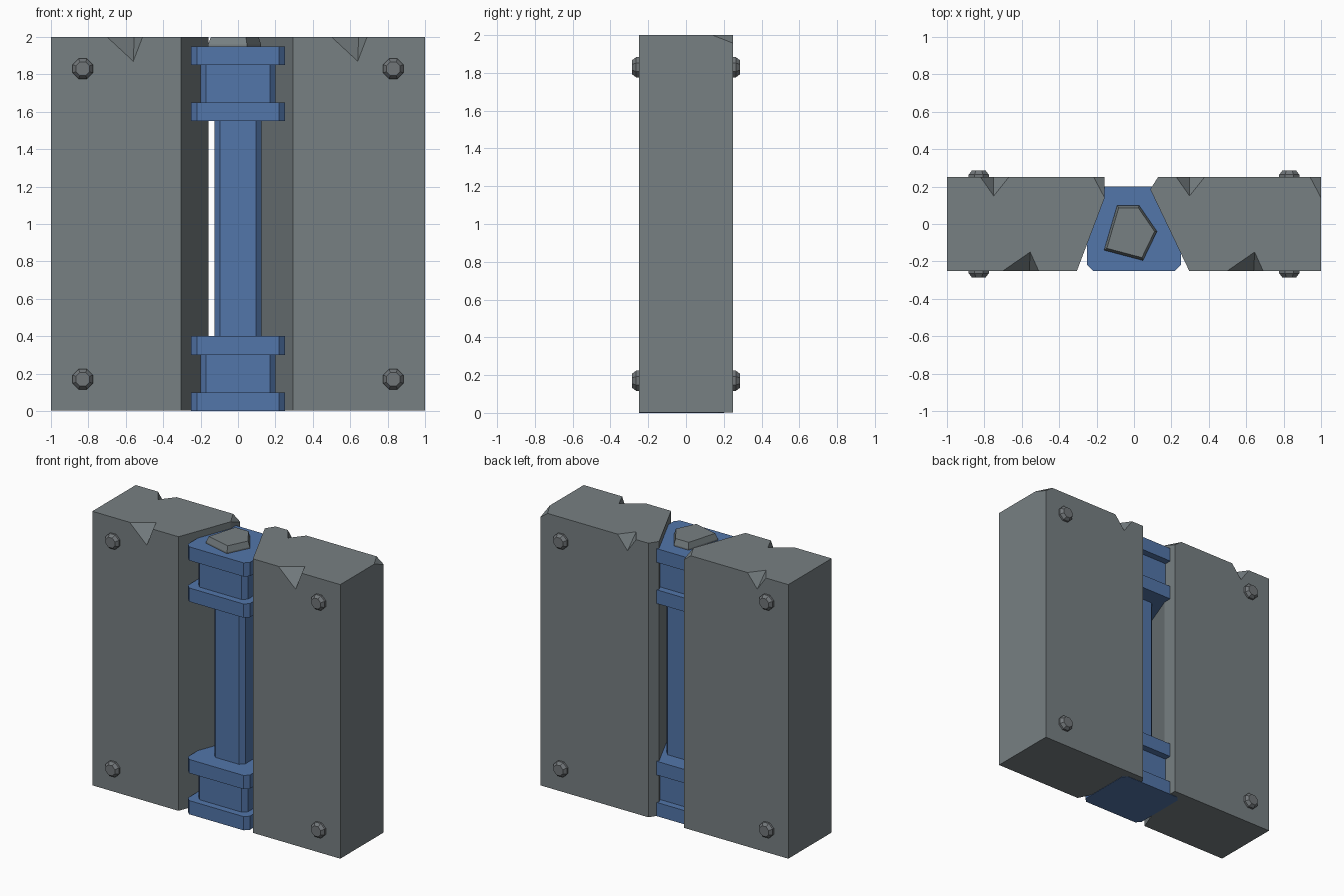
import bpy, bmesh, math
from mathutils import Vector, Matrix

if "Cube" in bpy.data.objects:
    bpy.data.objects.remove(bpy.data.objects["Cube"])


def material(name, rgb):
    m = bpy.data.materials.new(name)
    m.diffuse_color = (*rgb, 1)
    m.use_nodes = True
    m.node_tree.nodes["Principled BSDF"].inputs["Base Color"].default_value = m.diffuse_color
    return m


STONE = material("grey stone", (0.185, 0.215, 0.225))
BLUE = material("blue pillar", (0.085, 0.18, 0.40))
METAL = material("bolt metal", (0.165, 0.18, 0.19))


def finish(name, bm, mat):
    bmesh.ops.recalc_face_normals(bm, faces=bm.faces[:])
    me = bpy.data.meshes.new(name)
    bm.to_mesh(me)
    bm.free()
    if mat:
        me.materials.append(mat)
    ob = bpy.data.objects.new(name, me)
    bpy.context.collection.objects.link(ob)
    return ob


def loft(bm, rings):
    """Skin a closed solid through equal-length rings of points."""
    vs = [[bm.verts.new(p) for p in r] for r in rings]
    n = len(vs[0])
    for a, b in zip(vs, vs[1:]):
        for i in range(n):
            bm.faces.new((a[i], a[(i + 1) % n], b[(i + 1) % n], b[i]))
    bm.faces.new(vs[0])
    bm.faces.new(vs[-1])


def flat(outline, z):
    return [(x, y, z) for x, y in outline]


def chip(bm, pts, centre):
    """Tetrahedral cutter, enlarged about a point on its cut surface."""
    c = Vector(centre)
    vs = [bm.verts.new(c + (Vector(p) - c) * 1.4) for p in pts]
    for t in ((0, 1, 2), (0, 1, 3), (0, 2, 3), (1, 2, 3)):
        bm.faces.new([vs[i] for i in t])


def slab(name, outline, front_x, back_x, corner_x):
    bm = bmesh.new()
    loft(bm, [flat(outline, 0.002), flat(outline, 2)])
    ob = finish(name, bm, STONE)
    cut = bmesh.new()
    # front edge chip, back edge chip, back corner chip
    x = front_x
    chip(cut, [(x - 0.14, -0.25, 2), (x + 0.05, -0.25, 2), (x + 0.005, -0.15, 2), (x, -0.25, 1.87)],
         (x + 0.0025, -0.2, 1.935))
    x = back_x
    chip(cut, [(x - 0.07, 0.25, 2), (x + 0.08, 0.25, 2), (x, 0.15, 2), (x, 0.25, 1.9)],
         (x, 0.2, 1.95))
    x = corner_x
    p = [Vector(v) for v in ((x - 0.058, 0.25, 2), (x, 0.14, 2), (x, 0.25, 1.957))]
    chip(cut, p + [(x, 0.25, 2)], (p[0] + p[1] + p[2]) / 3)
    cutter = finish(name + "_chip_cutter", cut, None)
    cutter.hide_render = True
    mod = ob.modifiers.new("chips", 'BOOLEAN')
    mod.operation = 'DIFFERENCE'
    mod.solver = 'EXACT'
    mod.object = cutter
    bpy.context.view_layer.objects.active = ob
    bpy.ops.object.modifier_apply(modifier=mod.name)
    bpy.data.objects.remove(cutter)


# Two chipped stone slabs
slab("left_slab", [(-1, -0.25), (-0.305, -0.25), (-0.157, 0.14), (-0.157, 0.25), (-1, 0.25)],
     -0.56, -0.75, -0.157)
slab("right_slab", [(0.295, -0.25), (1, -0.25), (1, 0.25), (0.128, 0.25), (0.087, 0.185)],
     0.64, 0.297, 1)


# Blue pillar: chamfered rectangles stacked along z
def chamfered(hx, y0, y1, c=0.03):
    return [(-hx + c, y0), (hx - c, y0), (hx, y0 + c), (hx, y1 - c),
            (hx - c, y1), (-hx + c, y1), (-hx, y1 - c), (-hx, y0 + c)]


band = chamfered(0.25, -0.25, 0.2)
neck = chamfered(0.2, -0.2, 0.15)
shaft = chamfered(0.125, -0.125, 0.075)
bm = bmesh.new()
rings = []
for outline, z0, z1 in ((band, 0, 0.1), (neck, 0.1, 0.3), (band, 0.3, 0.4), (shaft, 0.4, 1.55),
                        (band, 1.55, 1.65), (neck, 1.65, 1.85), (band, 1.85, 1.95)):
    rings += [flat(outline, z0), flat(outline, z1)]
loft(bm, rings)
finish("pillar", bm, BLUE)

# Five-sided stone on top of the pillar
gem = [(-0.09, 0.10), (0.027, 0.10), (0.123, -0.04), (0.048, -0.195), (-0.16, -0.14)]
top = [(-0.01 + (x + 0.01) * 0.9, -0.04 + (y + 0.04) * 0.9) for x, y in gem]
bm = bmesh.new()
loft(bm, [flat(gem, 1.94), flat(gem, 1.96), flat(top, 2.0)])
finish("top_stone", bm, STONE)

# Eight-sided domed bolts on both faces of each slab
for sx, side_name in ((-1, "left"), (1, "right")):
    for z, level in ((0.17, "lower"), (1.83, "upper")):
        for sy, face in ((-1, "front"), (1, "back")):
            bm = bmesh.new()
            rings = []
            for r, y in ((0.058, 0.24), (0.058, 0.264), (0.04, 0.286)):
                rings.append([(sx * 0.83 + r * math.cos((i + 0.5) * math.pi / 4), sy * y,
                               z + r * math.sin((i + 0.5) * math.pi / 4)) for i in range(8)])
            loft(bm, rings)
            finish(f"{side_name}_{level}_{face}_bolt", bm, METAL)
